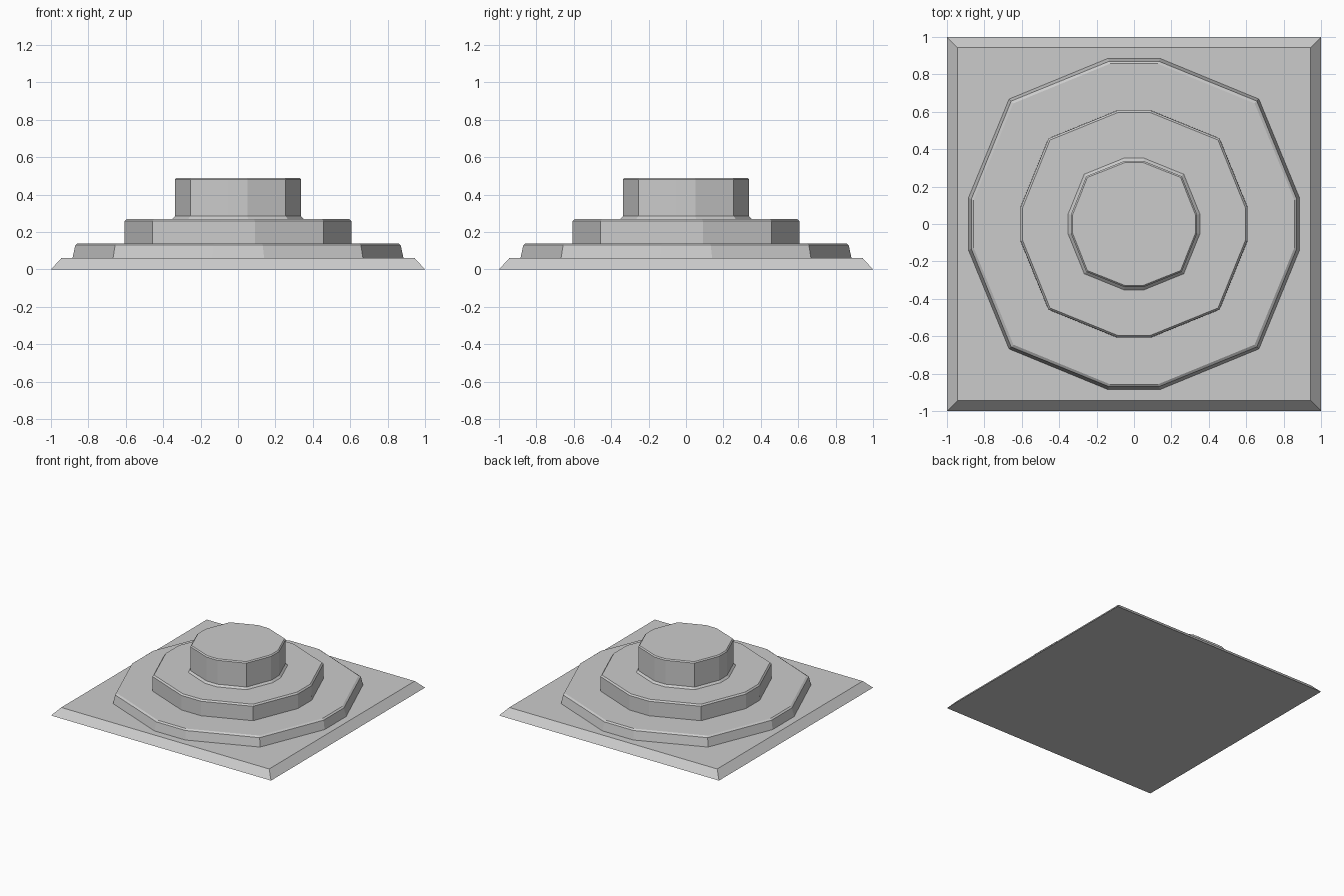
import bpy
import bmesh

# Remove the default cube only
cube = bpy.data.objects.get("Cube")
if cube:
    bpy.data.objects.remove(cube, do_unlink=True)

# Single plain stone colour
COLOUR = (0.60, 0.60, 0.60, 1)
stone = bpy.data.materials.new("grey_stone")
stone.use_nodes = True
stone.diffuse_color = COLOUR
bsdf = next(n for n in stone.node_tree.nodes if n.type == "BSDF_PRINCIPLED")
bsdf.inputs["Base Color"].default_value = COLOUR


def quarter_turns(points):
    """Repeat one side's points around the four sides."""
    ring = []
    for _ in range(4):
        ring += points
        points = [(-y, x) for x, y in points]
    return ring


def square(half):
    return quarter_turns([(half, half)])


def twelve_sided(reach, corner, flat):
    return quarter_turns([(reach, -flat), (reach, flat), (corner, corner)])


def loft(name, levels, close_bottom=False):
    """Skin a stack of (height, outline) levels and cap the top."""
    bm = bmesh.new()
    rings = [[bm.verts.new((x, y, z)) for x, y in outline] for z, outline in levels]
    for low, high in zip(rings, rings[1:]):
        for i in range(len(low)):
            j = (i + 1) % len(low)
            bm.faces.new((low[i], low[j], high[j], high[i]))
    bm.faces.new(rings[-1])
    if close_bottom:
        bm.faces.new(rings[0][::-1])
    bmesh.ops.recalc_face_normals(bm, faces=bm.faces)
    mesh = bpy.data.meshes.new(name)
    bm.to_mesh(mesh)
    bm.free()
    mesh.materials.append(stone)
    obj = bpy.data.objects.new(name, mesh)
    bpy.context.collection.objects.link(obj)
    return obj


# Square plinth with sloping edges
loft("base_plinth", [(0, square(1.0)), (0.06, square(0.945))], close_bottom=True)

# Stacked tiers: height, reach, corner, half width of the flat side
tiers = {
    "lower_tier": [(0.06, 0.885, 0.668, 0.14), (0.13, 0.87, 0.657, 0.132),
                   (0.14, 0.857, 0.645, 0.128)],
    "middle_tier": [(0.14, 0.608, 0.458, 0.09), (0.258, 0.606, 0.457, 0.09),
                    (0.27, 0.596, 0.449, 0.086)],
    "upper_tier": [(0.27, 0.352, 0.266, 0.054), (0.285, 0.337, 0.255, 0.05),
                   (0.481, 0.337, 0.255, 0.05), (0.49, 0.329, 0.249, 0.047)],
}
for name, rows in tiers.items():
    loft(name, [(z, twelve_sided(*shape)) for z, *shape in rows])
